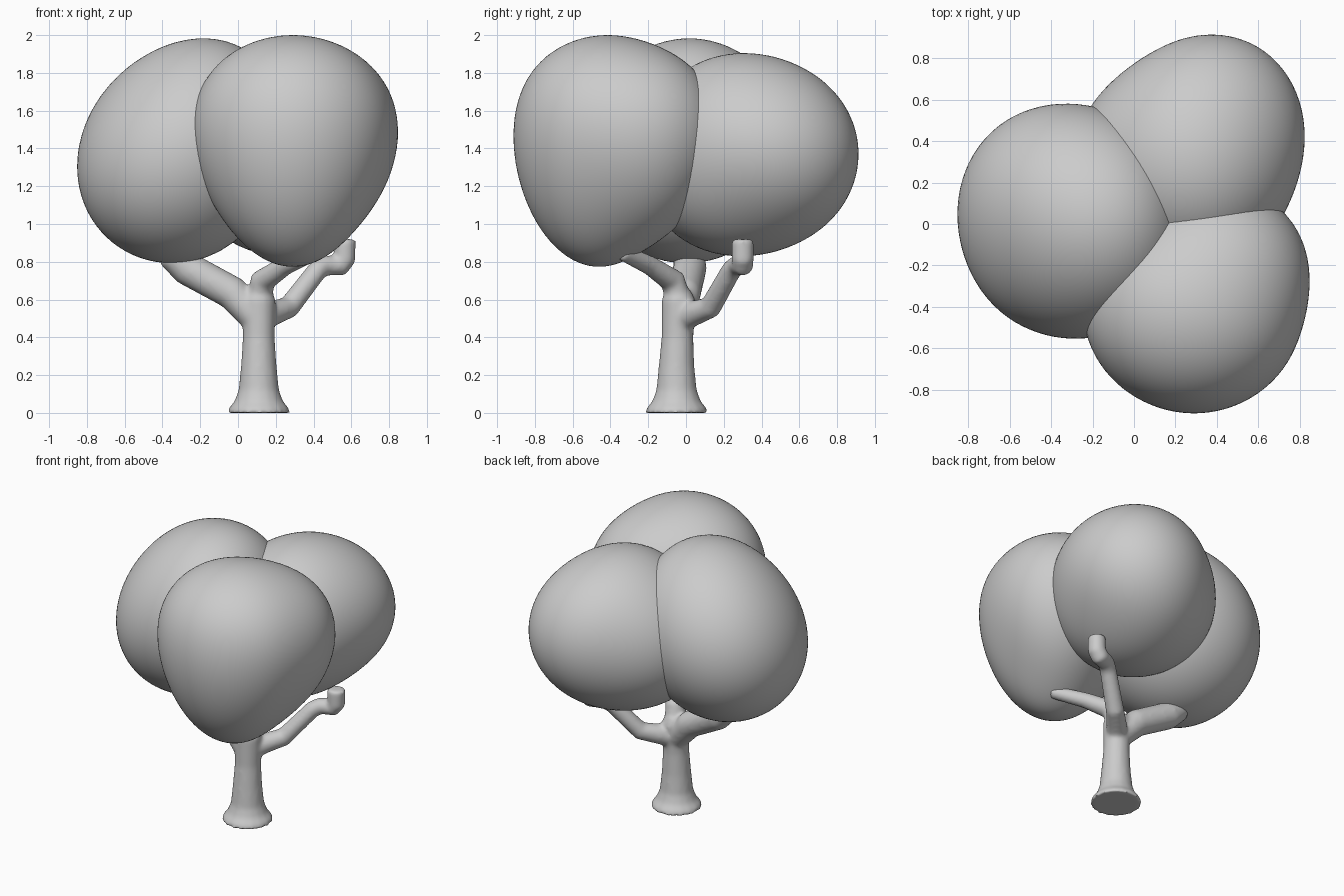
import bpy
import bmesh
from mathutils import Vector

if "Cube" in bpy.data.objects:
    bpy.data.objects.remove(bpy.data.objects["Cube"], do_unlink=True)

grey = bpy.data.materials.new("plain grey")
grey.use_nodes = True
grey.diffuse_color = (0.6, 0.6, 0.6, 1)
grey.node_tree.nodes["Principled BSDF"].inputs["Base Color"].default_value = (0.6, 0.6, 0.6, 1)


def finish(obj):
    obj.data.materials.clear()
    obj.data.materials.append(grey)
    for poly in obj.data.polygons:
        poly.use_smooth = True


def crown(name, centre, radii, taper=0.0, lean=0.0, bulges=()):
    """Rounded leaf mass: an ellipsoid tapered with height, leaned and bulged."""
    bm = bmesh.new()
    bmesh.ops.create_icosphere(bm, subdivisions=5, radius=1)
    for v in bm.verts:
        d = v.co.normalized()
        grow = 1 + sum(amount * max(0, d.dot(Vector(way).normalized())) ** 3
                       for way, amount in bulges)
        side = grow * (1 + taper * d.z)
        v.co = Vector((d.x * radii[0] * side + lean * d.z,
                       d.y * radii[1] * side,
                       d.z * radii[2] * grow)) + Vector(centre)
    mesh = bpy.data.meshes.new(name)
    bm.to_mesh(mesh)
    bm.free()
    obj = bpy.data.objects.new(name, mesh)
    bpy.context.collection.objects.link(obj)
    finish(obj)


# Three overlapping leaf masses
crown("left_crown", (-0.27, 0.005, 1.39), (0.553, 0.555, 0.597), lean=0.075,
      bulges=[((-1, 1, 0), 0.09), ((1, 0, 0), -0.07),
              ((-1, -1, 1), -0.04), ((-1, -1, -0.4), 0.04)])
crown("front_crown", (0.29, -0.415, 1.405), (0.517, 0.487, 0.595), taper=0.165,
      bulges=[((0.6, 1, 0), 0.28), ((0, -0.7, -1), 0.1), ((-1, 0, 0), 0.02)])
crown("back_crown", (0.30, 0.35, 1.365), (0.515, 0.55, 0.525),
      bulges=[((1, 1, 0.1), 0.09), ((-1, 1, 0), -0.05), ((-1, -0.2, -0.2), 0.18),
              ((0, -1, 1), 0.07), ((0, -1, -1), 0.1), ((1, -0.3, -1), -0.08)])

# Trunk and branches: rows of x, y, z, radius
LIMBS = {
    "trunk": [(0.11, -0.05, 0, 0.168), (0.11, -0.05, 0.025, 0.16), (0.11, -0.05, 0.06, 0.13),
              (0.11, -0.05, 0.12, 0.108), (0.11, -0.05, 0.25, 0.095), (0.11, -0.045, 0.4, 0.085),
              (0.11, -0.04, 0.6, 0.09), (0.11, -0.04, 0.65, 0.065)],
    "left_branch": [(0.1, -0.04, 0.5, 0.085), (-0.03, -0.01, 0.635, 0.09),
                    (-0.27, 0.02, 0.765, 0.09), (-0.335, 0.02, 0.82, 0.085),
                    (-0.33, 0.02, 0.88, 0.08)],
    "front_branch": [(0.11, -0.03, 0.56, 0.07), (0.13, -0.07, 0.7, 0.068),
                     (0.25, -0.19, 0.78, 0.052), (0.41, -0.34, 0.85, 0.043)],
    "back_branch": [(0.11, -0.04, 0.49, 0.07), (0.19, 0.05, 0.53, 0.066),
                    (0.27, 0.13, 0.56, 0.06), (0.42, 0.24, 0.755, 0.055),
                    (0.46, 0.27, 0.78, 0.055), (0.54, 0.3, 0.78, 0.059),
                    (0.565, 0.3, 0.815, 0.06), (0.565, 0.3, 0.92, 0.06)],
}
curve = bpy.data.curves.new("trunk_and_branches", "CURVE")
curve.dimensions = "3D"
curve.bevel_depth = 1
curve.bevel_resolution = 6
curve.use_fill_caps = True
for rows in LIMBS.values():
    spline = curve.splines.new("POLY")
    spline.points.add(len(rows) - 1)
    for point, (x, y, z, r) in zip(spline.points, rows):
        point.co = (x, y, z, 1)
        point.radius = r
tree = bpy.data.objects.new("trunk_and_branches", curve)
bpy.context.collection.objects.link(tree)
bpy.ops.object.select_all(action="DESELECT")
tree.select_set(True)
bpy.context.view_layer.objects.active = tree
bpy.ops.object.convert(target="MESH")
tree = bpy.context.view_layer.objects.active

# Fuse the limbs into one skin and soften the joints
remesh = tree.modifiers.new("fuse", "REMESH")
remesh.mode = "VOXEL"
remesh.voxel_size = 0.012
remesh.use_smooth_shade = True
soften = tree.modifiers.new("soften", "SMOOTH")
soften.factor = 0.5
soften.iterations = 12
finish(tree)
